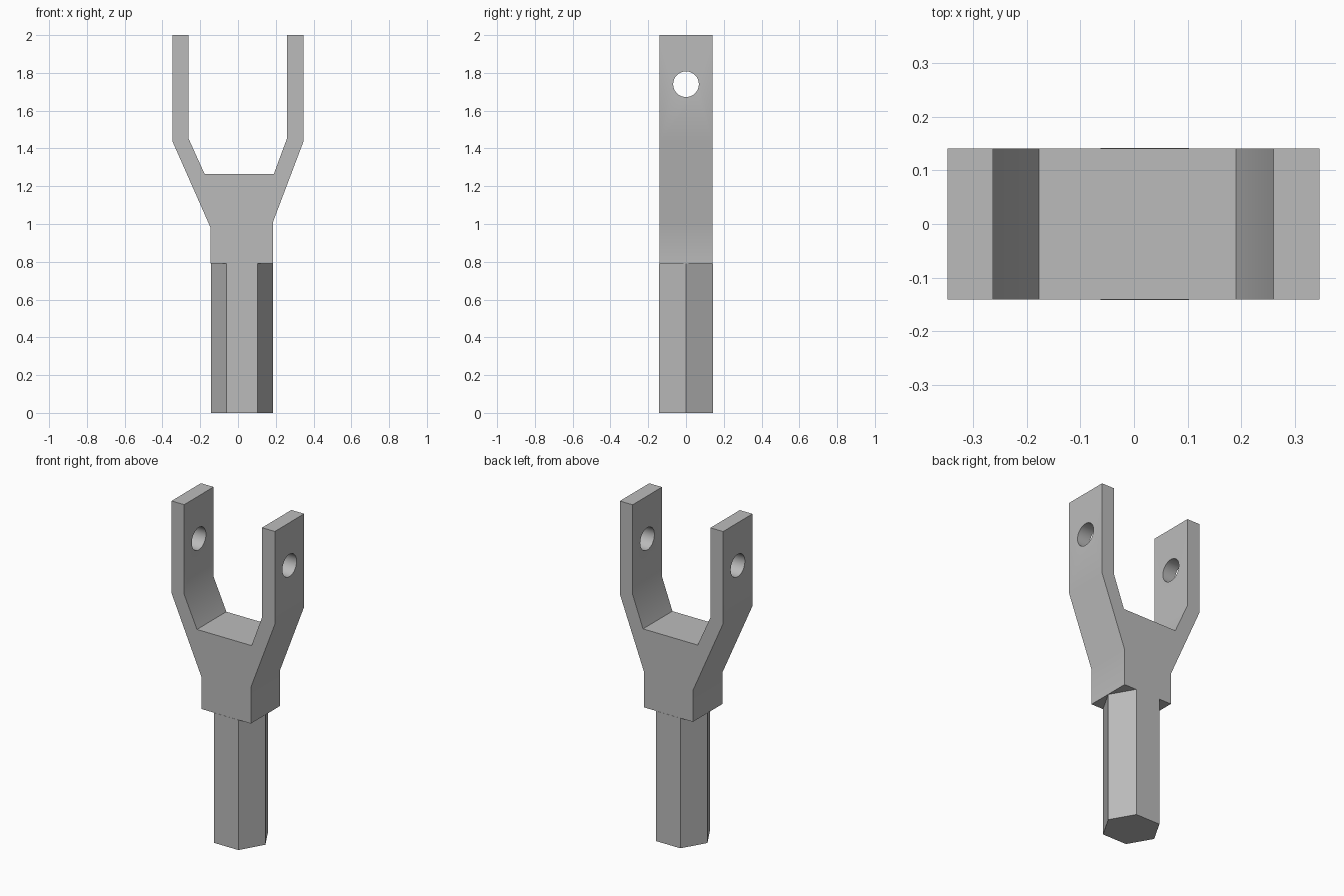
import bpy
import bmesh
from math import radians

cube = bpy.data.objects.get("Cube")
if cube:
    bpy.data.objects.remove(cube, do_unlink=True)

# Single plain metal colour
metal = bpy.data.materials.new("grey metal")
metal.use_nodes = True
GREY = (0.5, 0.5, 0.5, 1)
metal.diffuse_color = GREY
metal.node_tree.nodes["Principled BSDF"].inputs["Base Color"].default_value = GREY

HALF_DEPTH = 0.141
SHAFT_X = 0.02
SHAFT_TOP = 0.79


def smooth(obj):
    bpy.ops.object.select_all(action="DESELECT")
    obj.select_set(True)
    bpy.context.view_layer.objects.active = obj
    bpy.ops.object.shade_smooth_by_angle(angle=radians(30))


def extrude_profile(name, points, half_depth):
    """Extrude an x-z outline along y."""
    bm = bmesh.new()
    face = bm.faces.new([bm.verts.new((x, -half_depth, z)) for x, z in points])
    result = bmesh.ops.extrude_face_region(bm, geom=[face])
    moved = [v for v in result["geom"] if isinstance(v, bmesh.types.BMVert)]
    bmesh.ops.translate(bm, verts=moved, vec=(0, 2 * half_depth, 0))
    bmesh.ops.recalc_face_normals(bm, faces=bm.faces)
    mesh = bpy.data.meshes.new(name)
    bm.to_mesh(mesh)
    bm.free()
    mesh.materials.append(metal)
    obj = bpy.data.objects.new(name, mesh)
    bpy.context.collection.objects.link(obj)
    return obj


# Fork: neck, flared shoulders and two upright arms
fork = extrude_profile("fork", [
    (-0.145, SHAFT_TOP), (0.185, SHAFT_TOP), (0.185, 1.01), (0.346, 1.435),
    (0.346, 2), (0.26, 2), (0.26, 1.455), (0.19, 1.265),
    (-0.177, 1.265), (-0.263, 1.455), (-0.263, 2), (-0.348, 2),
    (-0.348, 1.44), (-0.145, 0.98),
], HALF_DEPTH)

# Pin hole through both arms
bpy.ops.mesh.primitive_cylinder_add(vertices=48, radius=0.068, depth=1,
                                    location=(0, 0, 1.74),
                                    rotation=(0, radians(90), 0))
cutter = bpy.context.object
cutter.name = "pin_hole_cutter"
cutter.hide_render = True
cutter.data.materials.append(metal)
cut = fork.modifiers.new("pin hole", "BOOLEAN")
cut.operation = "DIFFERENCE"
cut.solver = "EXACT"
cut.object = cutter
bpy.context.view_layer.objects.active = fork
bpy.ops.object.modifier_apply(modifier=cut.name)
bpy.data.objects.remove(cutter, do_unlink=True)
smooth(fork)

# Hexagonal shaft with flats facing front and back
bpy.ops.mesh.primitive_cylinder_add(vertices=6, radius=0.164, depth=SHAFT_TOP,
                                    location=(SHAFT_X, 0, SHAFT_TOP / 2),
                                    rotation=(0, 0, radians(30)))
shaft = bpy.context.object
shaft.name = "hexagonal_shaft"
shaft.data.materials.append(metal)
smooth(shaft)
